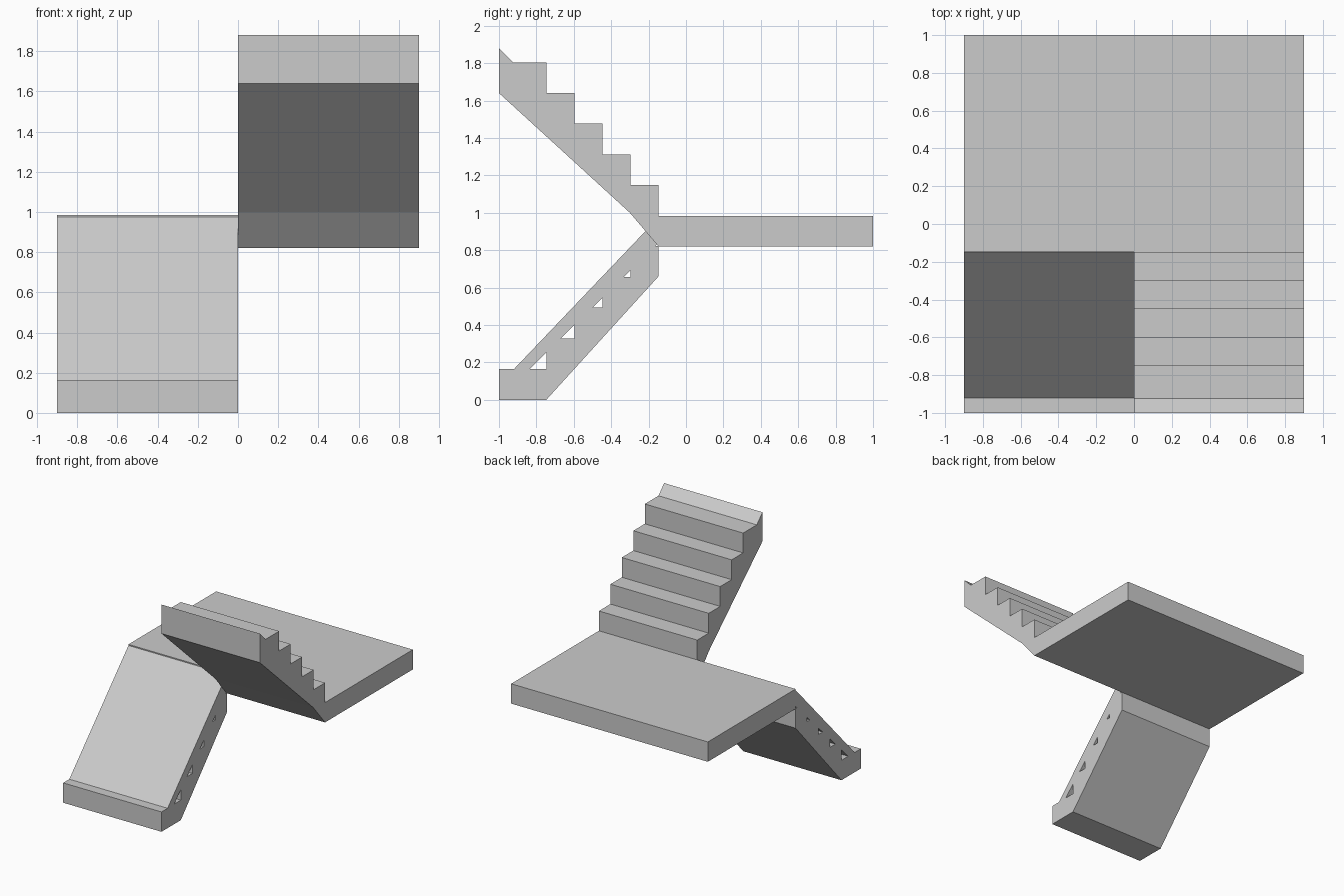
import bpy
from math import radians

if "Cube" in bpy.data.objects:
    bpy.data.objects.remove(bpy.data.objects["Cube"])


def prism(name, x0, x1, outlines):
    """Extrude (y, z) outlines along x; outlines after the first are holes."""
    cu = bpy.data.curves.new(name, 'CURVE')
    cu.dimensions = '2D'
    cu.fill_mode = 'BOTH'
    cu.extrude = (x1 - x0) / 2
    for pts in outlines:
        sp = cu.splines.new('POLY')
        sp.points.add(len(pts) - 1)
        for p, (y, z) in zip(sp.points, pts):
            p.co = (y, z, 0, 1)
        sp.use_cyclic_u = True
    ob = bpy.data.objects.new(name, cu)
    ob.location.x = (x0 + x1) / 2
    ob.rotation_euler = (radians(90), 0, radians(90))
    bpy.context.collection.objects.link(ob)
    bpy.ops.object.select_all(action='DESELECT')
    ob.select_set(True)
    bpy.context.view_layer.objects.active = ob
    bpy.ops.object.convert(target='MESH')
    bpy.ops.object.shade_flat()


EDGE = -0.147          # front edge of the landing
TREAD, RISE = 0.150, 0.164

# Landing slab
prism("landing", -0.9, 0.9,
      [[(EDGE, 0.82), (1, 0.82), (1, 0.984), (EDGE, 0.984)]])

# Upper flight: stepped top, sloping underside, start of the next ramp at the tip
upper = [(-1, 1.64), (-0.30, 1.0), (EDGE, 0.82)]
for i in range(5):
    y, z = EDGE - i * TREAD, 0.984 + (i + 1) * RISE
    if i:
        upper.append((y, z - RISE))
    upper.append((y, z))
upper += [(-0.925, 0.984 + 5 * RISE), (-1, 1.88)]
prism("upper_flight", 0, 0.9, [upper])

# Lower flight: covered by a ramp, with triangular gaps left above each step
lower = [(-1, 0), (-0.747, 0), (EDGE, 0.66), (EDGE, 0.822), (-0.165, 0.822),
         (EDGE, 0.84), (EDGE, 0.975), (-0.92, 0.164), (-1, 0.164)]
gaps = []
for i in range(4):
    y, z, s = -0.747 + i * TREAD, (i + 1) * RISE + 0.001, 0.088 - i * 0.0175
    gaps.append([(y - s, z), (y, z), (y, z + s)])
prism("lower_flight", -0.9, 0, [lower] + gaps)
